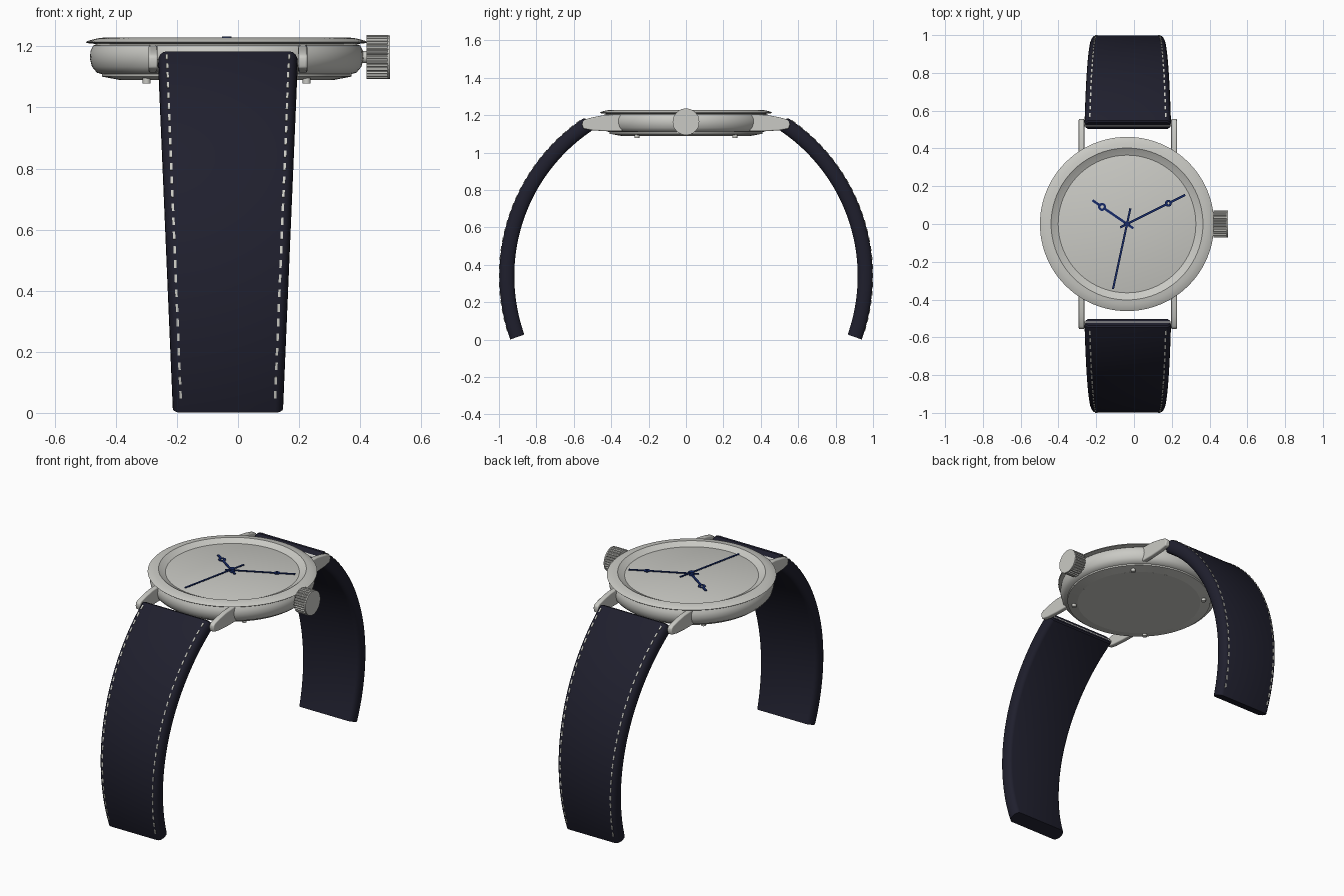
import bpy, bmesh, math
from mathutils import Vector, Matrix

cube = bpy.data.objects.get("Cube")
if cube:
    bpy.data.objects.remove(cube)

CX = -0.037                                  # case axis
SX = -0.033                                  # strap and lug axis


def material(name, rgb, rough=0.5):
    m = bpy.data.materials.new(name)
    m.use_nodes = True
    m.diffuse_color = (*rgb, 1)
    bsdf = m.node_tree.nodes["Principled BSDF"]
    bsdf.inputs["Base Color"].default_value = (*rgb, 1)
    bsdf.inputs["Roughness"].default_value = rough
    return m


steel = material("brushed steel", (0.59, 0.59, 0.555))
leather = material("navy leather", (0.014, 0.014, 0.027), 0.7)
thread = material("pale thread", (0.6, 0.6, 0.55), 0.8)
blue = material("blued steel", (0.008, 0.023, 0.14))


def finish(name, bm, mat, bevel=0):
    bmesh.ops.recalc_face_normals(bm, faces=bm.faces)
    mesh = bpy.data.meshes.new(name)
    bm.to_mesh(mesh)
    bm.free()
    mesh.materials.append(mat)
    ob = bpy.data.objects.new(name, mesh)
    bpy.context.collection.objects.link(ob)
    if bevel:
        mod = ob.modifiers.new("soft edges", 'BEVEL')
        mod.width, mod.segments = bevel, 3
    bpy.ops.object.select_all(action='DESELECT')
    ob.select_set(True)
    bpy.context.view_layer.objects.active = ob
    bpy.ops.object.shade_smooth_by_angle(angle=math.radians(35))
    return ob


def loft(bm, rings, cap=True):
    rows = [[bm.verts.new(p) for p in ring] for ring in rings]
    n = len(rows[0])
    for a, b in zip(rows, rows[1:]):
        for i in range(n):
            bm.faces.new((a[i], a[(i + 1) % n], b[(i + 1) % n], b[i]))
    if cap:
        bm.faces.new(rows[0])
        bm.faces.new(rows[-1])


def circle(r, z, n=96):
    return [(CX + r * math.cos(i * math.tau / n), r * math.sin(i * math.tau / n), z)
            for i in range(n)]


def revolve(name, profile, mat):
    bm = bmesh.new()
    loft(bm, [circle(r, z) for r, z in profile])
    return finish(name, bm, mat)


def rod(bm, a, b, radius, sides=16):
    a, b = Vector(a), Vector(b)
    turn = (b - a).to_track_quat('Z', 'Y').to_matrix().to_4x4()
    bmesh.ops.create_cone(bm, cap_ends=True, segments=sides, radius1=radius, radius2=radius,
                          depth=(b - a).length, matrix=Matrix.Translation((a + b) / 2) @ turn)


# Case, case back, bezel and recessed dial
revolve("case_body", [(0.40, 1.107), (0.425, 1.114), (0.441, 1.133), (0.448, 1.16),
                      (0.446, 1.185), (0.437, 1.203), (0.42, 1.21)], steel)
revolve("case_back", [(0.35, 1.09), (0.35, 1.0901), (0.408, 1.101), (0.41, 1.115)], steel)
revolve("bezel", [(0.42, 1.207), (0.458, 1.211), (0.461, 1.214), (0.455, 1.218), (0.425, 1.226),
                  (0.402, 1.229), (0.398, 1.226), (0.358, 1.207), (0.358, 1.2)], steel)
revolve("dial", [(0.36, 1.2), (0.36, 1.2085)], steel)

# Case back screws
bm = bmesh.new()
for sx in (-1, 1):
    for sy in (-1, 1):
        x, y = CX + sx * 0.262, sy * 0.262
        rod(bm, (x, y, 1.079), (x, y, 1.12), 0.013)
finish("case_back_screws", bm, steel)

# Knurled crown, its end cap and its stem
bm = bmesh.new()
teeth = 30


def knurl(x):
    ring = []
    for i in range(teeth * 4):
        r = 0.072 if i % 4 < 2 else 0.066
        t = i * math.tau / (teeth * 4)
        ring.append((x, r * math.cos(t), 1.165 + r * math.sin(t)))
    return ring


loft(bm, [knurl(0.42), knurl(0.492)])
finish("crown", bm, steel)
bm = bmesh.new()
rod(bm, (0.49, 0, 1.165), (0.497, 0, 1.165), 0.071, 48)
finish("crown_end_cap", bm, steel)
bm = bmesh.new()
rod(bm, (0.38, 0, 1.165), (0.425, 0, 1.165), 0.02, 24)
finish("crown_stem", bm, steel)

# Lugs and spring bars
lug_profile = [(0.34, 1.205), (0.43, 1.202), (0.49, 1.191), (0.54, 1.178), (0.553, 1.168),
               (0.556, 1.15), (0.549, 1.128), (0.50, 1.119), (0.42, 1.114), (0.34, 1.114)]
for s, end in ((-1, "front"), (1, "back")):
    for side, x in (("right", SX - 0.245), ("left", SX + 0.245)):
        bm = bmesh.new()
        loft(bm, [[(x + d, s * y, z) for y, z in lug_profile] for d in (-0.015, 0.015)])
        finish(f"{end}_{side}_lug", bm, steel, 0.006)
    bm = bmesh.new()
    rod(bm, (SX - 0.24, s * 0.527, 1.147), (SX + 0.24, s * 0.527, 1.147), 0.012)
    finish(f"{end}_spring_bar", bm, steel)

# Straps: a tapering rounded section swept along an arc
ARC_Y, ARC_Z, ARC_R, THICK, EDGE = -0.018, 0.34, 0.976, 0.04, 0.026
START, STOP = math.radians(56.1), math.radians(-19.5)


def on_arc(t, lift, s):
    a = START + (STOP - START) * t
    r = ARC_R + lift
    return s * (ARC_Y + r * math.cos(a)), ARC_Z + r * math.sin(a)


def half_width(t):
    z = on_arc(t, 0, 1)[1]
    return 0.18 + 0.049 * z / 1.15


def strap_ring(t, s, shrink=1.0):
    w = half_width(t) - EDGE
    ring = []
    for side in (1, -1):
        for k in range(9):
            a = side * (math.pi / 2 - k * math.pi / 8)
            x = side * (w + EDGE * math.cos(a) * shrink)
            y, z = on_arc(t, THICK * math.sin(a) * shrink, s)
            ring.append((SX + x, y, z))
    return ring


for s, end in ((-1, "front"), (1, "back")):
    bm = bmesh.new()
    steps = 48
    rings = [strap_ring(i / steps, s) for i in range(steps + 1)]
    loft(bm, [strap_ring(-0.006, s, 0.8)] + rings)
    finish(f"{end}_strap", bm, leather)

    bm = bmesh.new()
    count = 27
    for side in (-1, 1):
        for i in range(count):
            t0 = 0.015 + 0.965 * i / count
            t1 = t0 + 0.019
            ends = []
            for t in (t0, t1):
                x = SX + side * (half_width(t) - 0.028)
                ends.append([(x + d, *on_arc(t, lift, s)) for d, lift in
                             ((-0.004, 0.036), (0.004, 0.036), (0.004, 0.043), (-0.004, 0.043))])
            loft(bm, ends)
    finish(f"{end}_stitching", bm, thread)


# Hands: slim bars with an optional open ring
def hand(name, direction, tail, length, width, z, ring_at=0, ring_r=0):
    d = Vector((*direction, 0)).normalized()
    n = Vector((-d.y, d.x, 0)) * width / 2
    hub = Vector((CX, 0, z))
    bm = bmesh.new()

    def bar(a, b):
        corners = [hub + d * a + n, hub + d * b + n, hub + d * b - n, hub + d * a - n]
        loft(bm, [corners, [c + Vector((0, 0, 0.004)) for c in corners]])

    if ring_r:
        bar(-tail, ring_at - ring_r)
        bar(ring_at + ring_r, length)
        c = hub + d * ring_at
        sections = []
        for r, h in ((ring_r + 0.006, 0), (ring_r + 0.006, 0.004),
                     (ring_r - 0.006, 0.004), (ring_r - 0.006, 0)):
            sections.append([c + Vector((r * math.cos(k * math.tau / 24),
                                         r * math.sin(k * math.tau / 24), h)) for k in range(24)])
        loft(bm, sections + [sections[0]], cap=False)
        bmesh.ops.remove_doubles(bm, verts=bm.verts, dist=1e-5)
    else:
        bar(-tail, length)
    finish(name, bm, blue)


hand("hour_hand", (-35, 24), 0.04, 0.222, 0.013, 1.212, 0.16, 0.015)
hand("minute_hand", (58, 29), 0.04, 0.345, 0.012, 1.218, 0.245, 0.012)
hand("second_hand", (-14, -65), 0.085, 0.352, 0.011, 1.224)
bm = bmesh.new()
rod(bm, (CX, 0, 1.2), (CX, 0, 1.232), 0.015, 24)
finish("hand_hub", bm, blue)
